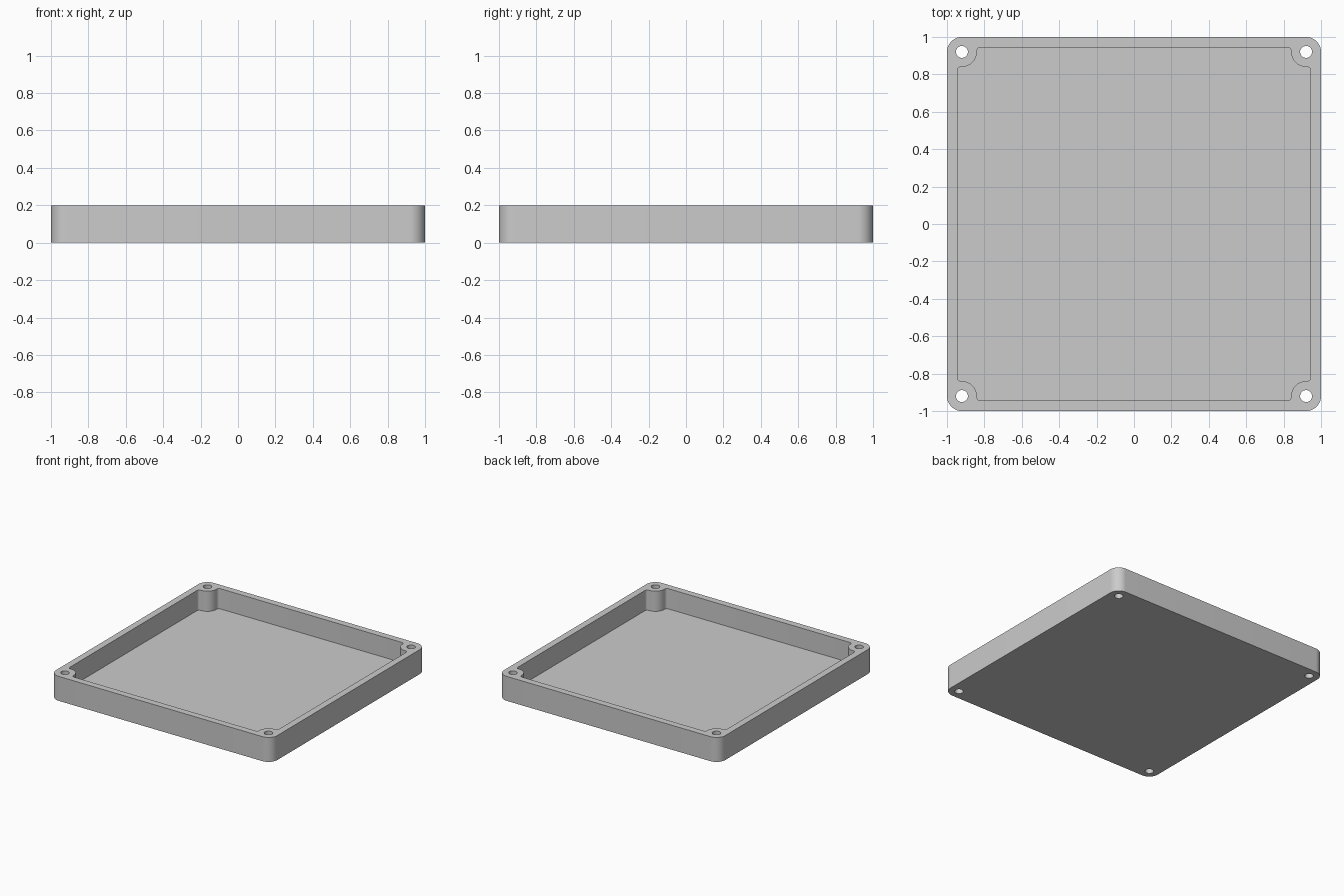
import bpy, bmesh, math

if "Cube" in bpy.data.objects:
    bpy.data.objects.remove(bpy.data.objects["Cube"], do_unlink=True)

HEIGHT, FLOOR = 0.2, 0.035
CORNER = 0.08            # outer corner and screw boss radius
POST = 1 - CORNER        # screw hole centre
WALL = 0.945             # inner wall position
FILLET = 0.02
HOLE = 0.032

grey = bpy.data.materials.new("light grey plastic")
grey.use_nodes = True
colour = (0.6, 0.6, 0.6, 1)
grey.diffuse_color = colour
grey.node_tree.nodes["Principled BSDF"].inputs["Base Color"].default_value = colour


def arc(cx, cy, r, start, end, steps):
    return [(cx + r * math.cos(start + (end - start) * i / steps),
             cy + r * math.sin(start + (end - start) * i / steps))
            for i in range(steps + 1)]


def four_corners(pts):
    """Repeat a corner outline by quarter turns into a closed loop."""
    loop = []
    for _ in range(4):
        loop += pts
        pts = [(-y, x) for x, y in pts]
    return loop


def prism(name, loop, bottom, top):
    bm = bmesh.new()
    face = bm.faces.new([bm.verts.new((x, y, bottom)) for x, y in loop])
    out = bmesh.ops.extrude_face_region(bm, geom=[face])
    verts = [v for v in out["geom"] if isinstance(v, bmesh.types.BMVert)]
    bmesh.ops.translate(bm, verts=verts, vec=(0, 0, top - bottom))
    bmesh.ops.recalc_face_normals(bm, faces=bm.faces)
    mesh = bpy.data.meshes.new(name)
    bm.to_mesh(mesh)
    bm.free()
    mesh.materials.append(grey)
    obj = bpy.data.objects.new(name, mesh)
    bpy.context.collection.objects.link(obj)
    return obj


# Rounded square tray body
tray = prism("tray", four_corners(arc(POST, POST, CORNER, 0, math.pi / 2, 16)), 0, HEIGHT)

# Pocket outline: small fillets either side of a concave arc around each boss
dy = POST - (WALL - FILLET)
reach = CORNER + FILLET
fx = POST - math.sqrt(reach ** 2 - dy ** 2)
tilt = math.atan2(dy, POST - fx)
side_fillet = arc(WALL - FILLET, fx, FILLET, 0, math.pi / 2 - tilt, 6)
boss = arc(POST, POST, CORNER, 1.5 * math.pi - tilt, math.pi + tilt, 16)
end_fillet = arc(fx, WALL - FILLET, FILLET, tilt, math.pi / 2, 6)
cutters = [prism("pocket_cutter", four_corners(side_fillet + boss[1:-1] + end_fillet),
                 FLOOR, HEIGHT + 0.1)]

# Through holes in the corner bosses
circle = arc(0, 0, HOLE, 0, 2 * math.pi, 32)[:-1]
for sx in (-1, 1):
    for sy in (-1, 1):
        cutters.append(prism("hole_cutter", [(x + sx * POST, y + sy * POST) for x, y in circle],
                             -0.1, HEIGHT + 0.1))

bpy.ops.object.select_all(action="DESELECT")
bpy.context.view_layer.objects.active = tray
tray.select_set(True)
for cutter in cutters:
    cutter.hide_render = True
    mod = tray.modifiers.new("cut", "BOOLEAN")
    mod.operation = "DIFFERENCE"
    mod.solver = "EXACT"
    mod.object = cutter
    bpy.ops.object.modifier_apply(modifier=mod.name)
    bpy.data.objects.remove(cutter, do_unlink=True)

bpy.ops.object.shade_smooth_by_angle(angle=math.radians(30))
